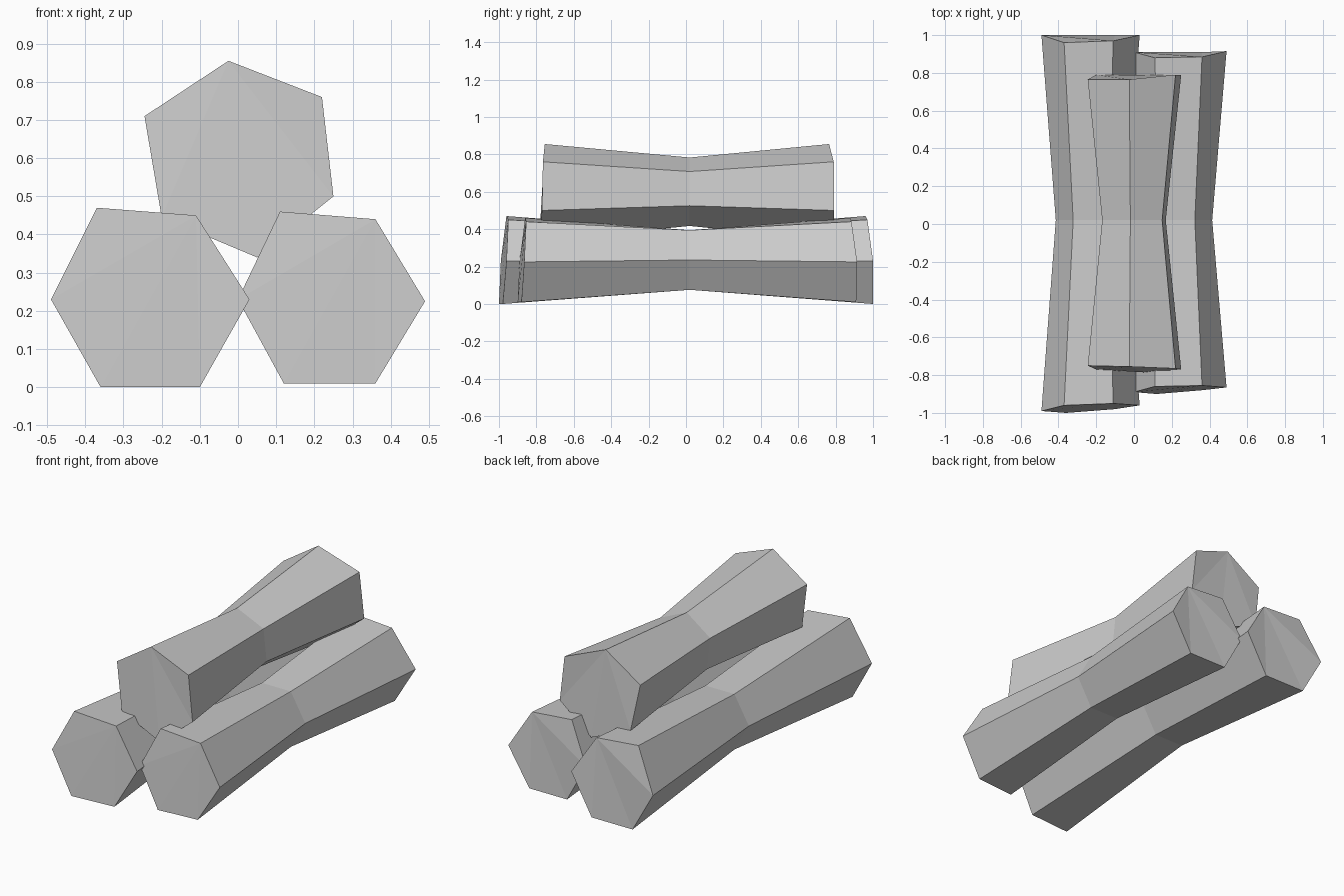
import bpy
import bmesh
from math import cos, sin, radians

cube = bpy.data.objects.get("Cube")
if cube:
    bpy.data.objects.remove(cube, do_unlink=True)

SIDES = 6
WAIST_RADIUS = 0.184
WAIST_Y = 0.02


def make_material(name, colour):
    mat = bpy.data.materials.new(name)
    mat.use_nodes = True
    mat.diffuse_color = colour
    mat.node_tree.nodes["Principled BSDF"].inputs["Base Color"].default_value = colour
    return mat


def make_log(name, centre, turn, corners, front, back, material):
    """Hexagonal log: flared, slightly uneven ends joined by a narrow waist."""
    bm = bmesh.new()

    # Three rings of corners: front end, waist, back end
    front_ring = [bm.verts.new((x, y, z)) for (x, z), y in zip(corners, front)]
    back_ring = [bm.verts.new((x, y, z)) for (x, z), y in zip(corners, back)]
    waist_ring = []
    for i in range(SIDES):
        angle = radians(turn + i * 360 / SIDES)
        waist_ring.append(bm.verts.new((
            centre[0] + WAIST_RADIUS * cos(angle),
            WAIST_Y,
            centre[1] + WAIST_RADIUS * sin(angle))))

    # Side faces between neighbouring rings
    for near, far in ((front_ring, waist_ring), (waist_ring, back_ring)):
        for i in range(SIDES):
            j = (i + 1) % SIDES
            bm.faces.new((near[i], near[j], far[j], far[i]))

    # Rough-cut end caps, fanned from the first corner
    for ring in (front_ring, back_ring):
        for i in range(1, SIDES - 1):
            bm.faces.new((ring[0], ring[i], ring[i + 1]))

    bmesh.ops.recalc_face_normals(bm, faces=bm.faces)
    mesh = bpy.data.meshes.new(name)
    bm.to_mesh(mesh)
    bm.free()
    mesh.materials.append(material)
    log = bpy.data.objects.new(name, mesh)
    bpy.context.scene.collection.objects.link(log)
    return log


grey = make_material("plain grey", (0.6, 0.6, 0.6, 1.0))

# Corners are (x, z), counter-clockwise from the upper right;
# front and back give how far each corner reaches along y.
make_log(
    "right_bottom_log", (-0.23, 0.235), 60,
    corners=[(-0.11, 0.45), (-0.37, 0.47), (-0.49, 0.23),
             (-0.36, 0), (-0.1, 0), (0.03, 0.23)],
    front=[-0.95, -0.96, -0.99, -1, -0.98, -0.96],
    back=[0.97, 0.96, 1, 1, 1, 1],
    material=grey)

make_log(
    "left_bottom_log", (0.23, 0.235), 60,
    corners=[(0.36, 0.44), (0.11, 0.46), (0, 0.23),
             (0.12, 0.01), (0.36, 0.01), (0.49, 0.225)],
    front=[-0.855, -0.86, -0.89, -0.9, -0.88, -0.865],
    back=[0.885, 0.88, 0.91, 0.91, 0.91, 0.915],
    material=grey)

make_log(
    "top_log", (0, 0.6), 96,
    corners=[(-0.025, 0.855), (-0.245, 0.71), (-0.2, 0.445),
             (0.05, 0.34), (0.25, 0.5), (0.22, 0.76)],
    front=[-0.755, -0.75, -0.77, -0.785, -0.77, -0.765],
    back=[0.765, 0.765, 0.79, 0.79, 0.79, 0.79],
    material=grey)
